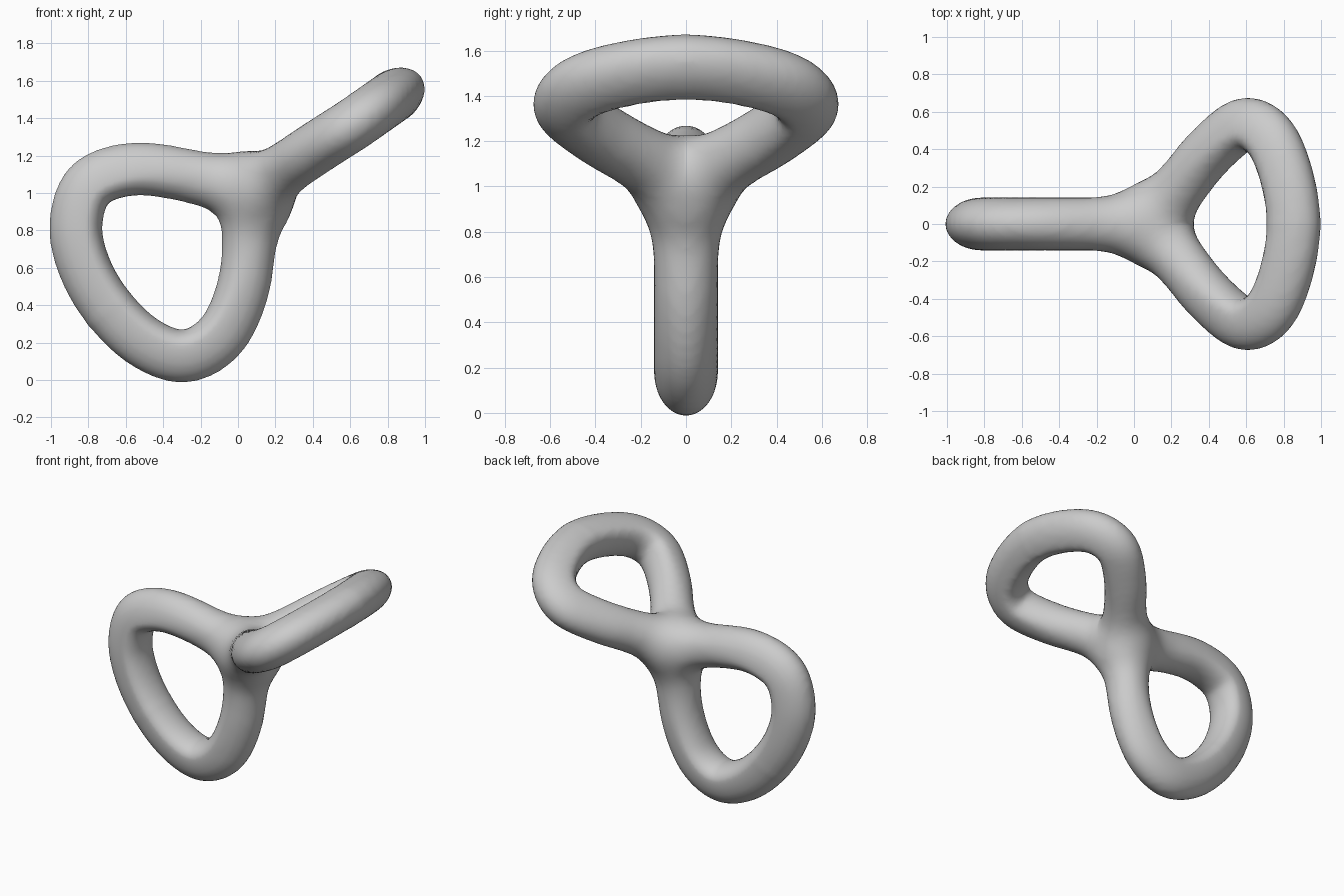
import bpy
import math
from mathutils import Vector
from mathutils.kdtree import KDTree

if "Cube" in bpy.data.objects:
    bpy.data.objects.remove(bpy.data.objects["Cube"])

R = 0.141
JOINT = Vector((0.085, 0, 1.0))
BLEND = 0.05       # softness of the crossing
LEAN = 0.055       # ridge of the section towards the outside of a loop


def path(points, relax=12, steps=16):
    """Dense, relaxed closed Catmull-Rom path, first point pinned."""
    p = [Vector(q) for q in points]
    n = len(p)
    out = []
    for i in range(n):
        a, b, c, d = (p[(i + k) % n] for k in (-1, 0, 1, 2))
        for s in range(steps):
            t = s / steps
            out.append(0.5 * (2 * b + (c - a) * t + (2 * a - 5 * b + 4 * c - d) * t * t
                              + (3 * b - a - 3 * c + d) * t ** 3))
    for _ in range(relax):
        out = [out[0]] + [(out[i - 1] + 2 * out[i] + out[(i + 1) % len(out)]) / 4
                          for i in range(1, len(out))]
    return out


def bake(ob):
    """Mesh of the object with curves and modifiers evaluated."""
    dg = bpy.context.evaluated_depsgraph_get()
    return bpy.data.meshes.new_from_object(ob.evaluated_get(dg))


def tube(pts):
    """Rough tube mesh used as the start of the fused skin."""
    cu = bpy.data.curves.new("tube", 'CURVE')
    cu.dimensions = '3D'
    cu.bevel_depth = R
    sp = cu.splines.new('POLY')
    sp.points.add(len(pts) - 1)
    sp.use_cyclic_u = True
    for q, p in zip(sp.points, pts):
        q.co = (*p, 1)
    ob = bpy.data.objects.new("tube", cu)
    bpy.context.collection.objects.link(ob)
    me = bake(ob)
    bpy.data.objects.remove(ob)
    ob = bpy.data.objects.new("tube", me)
    bpy.context.collection.objects.link(ob)
    return ob


def strands(pts, normal):
    """Two half loops: search tree plus outward direction at each point."""
    mid = sum(pts, Vector()) / len(pts)
    n = len(pts)
    outs = [(pts[(i + 1) % n] - pts[i - 1]).cross(normal).normalized()
            for i in range(n)]
    if sum(o.dot(p - mid) for o, p in zip(outs, pts)) < 0:
        outs = [-o for o in outs]
    res = []
    for idx in (range(0, n // 2 + 1), [k % n for k in range(n // 2, n + 1)]):
        tree = KDTree(len(idx))
        for i in idx:
            tree.insert(pts[i], i)
        tree.balance()
        res.append((tree, outs))
    return res


# Upright loop in the x-z plane
upright = path([
    JOINT, (-0.20, 0, 1.078), (-0.54, 0, 1.13), (-0.79, 0, 1.05),
    (-0.868, 0, 0.83), (-0.82, 0, 0.60), (-0.69, 0, 0.38), (-0.50, 0, 0.20),
    (-0.285, 0, 0.126), (-0.09, 0, 0.235), (0.025, 0, 0.48), (0.065, 0, 0.77)])

# Tilted loop, mirrored in y
half = [(0.24, 0.19, 1.12), (0.41, 0.40, 1.235), (0.60, 0.537, 1.357),
        (0.77, 0.41, 1.475)]
tilted = path([JOINT] + half + [(0.865, 0, 1.542)] +
              [(x, -y, z) for x, y, z in reversed(half)])

# Fuse both tubes into one even mesh
parts = [tube(upright), tube(tilted)]
with bpy.context.temp_override(active_object=parts[0], object=parts[0],
                               selected_editable_objects=parts,
                               selected_objects=parts):
    bpy.ops.object.join()
body = parts[0]
body.name = "double_loop"
fuse = body.modifiers.new("fuse", 'REMESH')
fuse.mode = 'VOXEL'
fuse.voxel_size = 0.025
mesh = bake(body)
body.modifiers.clear()
body.data = mesh

# Pull the skin onto a soft blend of the four strands
arms = strands(upright, Vector((0, 1, 0))) + \
    strands(tilted, Vector((-0.57, 0, 0.82)))


def pull(p):
    far = min(1, max(0, ((p - JOINT).length - 0.35) / 0.4))
    k = BLEND * (1 - far) + 0.002
    found = []
    for tree, outs in arms:
        c, i, _ = tree.find(p)
        v, o, lean = p - c, outs[i], LEAN * far
        v += o * lean
        a = v.dot(o)
        v += o * a * (R / (R + lean if a > 0 else R - lean) - 1)
        found.append((v.length, v.normalized()))
    low = min(d for d, _ in found)
    w = [math.exp((low - d) / k) for d, _ in found]
    total = sum(w)
    g = sum((n * wi for wi, (_, n) in zip(w, found)), Vector()) / total
    f = low - k * math.log(total) - R
    return p - g * max(-0.04, min(0.04, f / max(0.3, g.length_squared)))


for _ in range(7):
    for v in mesh.vertices:
        v.co = pull(v.co)

# Even out the skin, most of all around the crossing
soft = body.vertex_groups.new(name="crossing")
for v in mesh.vertices:
    soft.add([v.index], max(0.15, min(1, 1.6 - 3 * (v.co - JOINT).length)), 'REPLACE')
even = body.modifiers.new("even", 'SMOOTH')
even.factor = 0.5
even.iterations = 14
even.vertex_group = "crossing"
body.data = bake(body)
body.modifiers.clear()
for p in body.data.polygons:
    p.use_smooth = True
